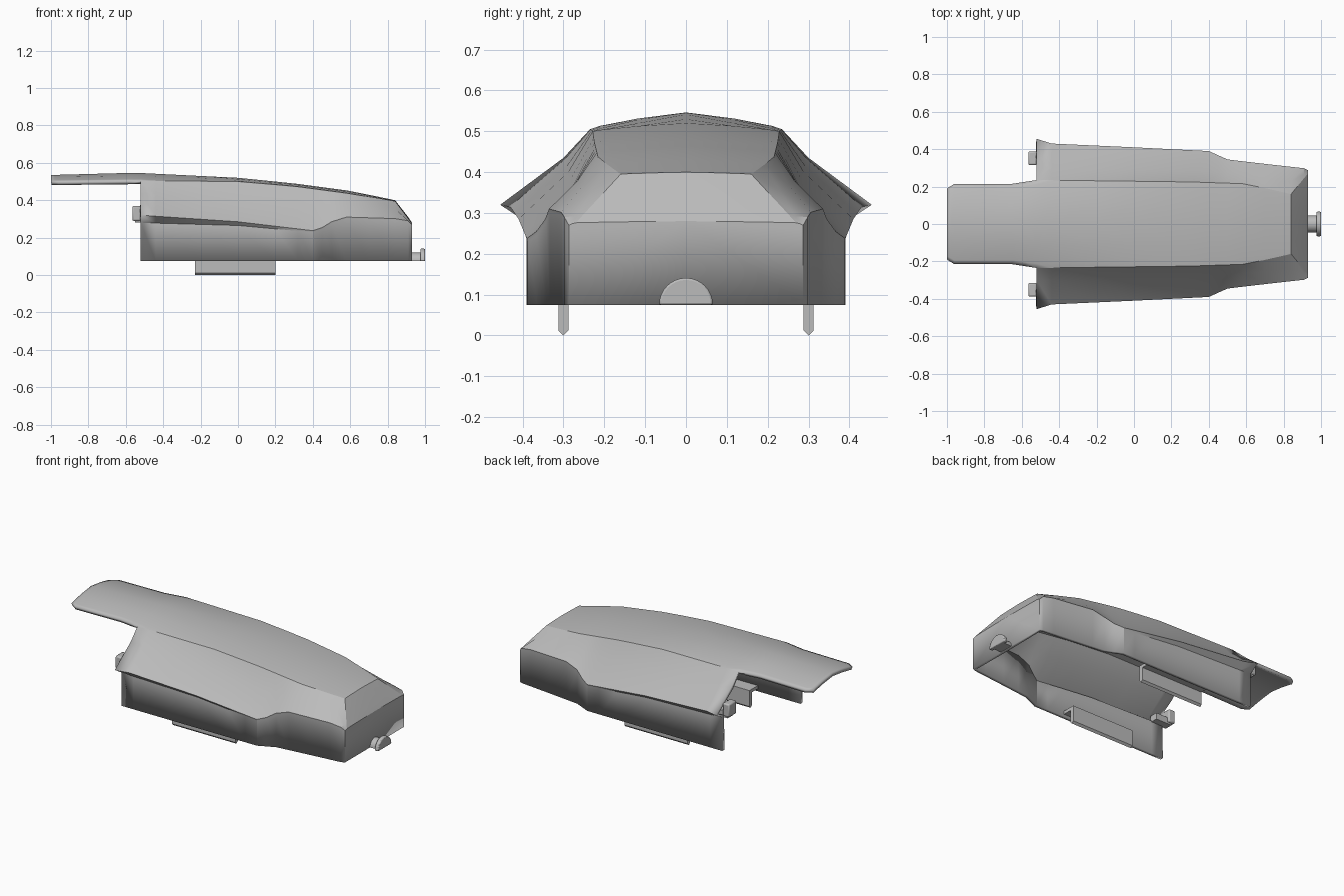
import bpy
import bmesh
import math
from mathutils import Vector

cube = bpy.data.objects.get("Cube")
if cube:
    bpy.data.objects.remove(cube, do_unlink=True)

grey = bpy.data.materials.new("plain_grey")
grey.use_nodes = True
grey.diffuse_color = (0.5, 0.5, 0.5, 1)
grey.node_tree.nodes["Principled BSDF"].inputs["Base Color"].default_value = grey.diffuse_color

RIM = 0.075        # height of the open bottom rim
MOUTH = -0.52      # where the side walls start
NOSE = 0.93        # closed end


def track(keys, x):
    """Linear value of a profile track at x."""
    if x <= keys[0][0]:
        return keys[0][1]
    for (xa, va), (xb, vb) in zip(keys, keys[1:]):
        if x <= xb:
            return va + (vb - va) * (x - xa) / (xb - xa)
    return keys[-1][1]


def finish(name, bm, mirror=True):
    """Turn a bmesh into a grey object, optionally mirrored across y."""
    mesh = bpy.data.meshes.new(name)
    bm.to_mesh(mesh)
    bm.free()
    mesh.materials.append(grey)
    obj = bpy.data.objects.new(name, mesh)
    bpy.context.collection.objects.link(obj)
    bpy.ops.object.select_all(action="DESELECT")
    obj.select_set(True)
    bpy.context.view_layer.objects.active = obj
    bpy.ops.object.shade_smooth_by_angle(angle=math.radians(22))
    if mirror:
        mod = obj.modifiers.new("mirror", "MIRROR")
        mod.use_axis = (False, True, False)
    return obj


def prism(name, outline, x_start, x_end, mirror=True, bevel=0.0):
    """Extrude a (y, z) outline along x."""
    bm = bmesh.new()
    face = bm.faces.new([bm.verts.new((x_start, y, z)) for y, z in outline])
    grown = bmesh.ops.extrude_face_region(bm, geom=[face])["geom"]
    moved = [v for v in grown if isinstance(v, bmesh.types.BMVert)]
    bmesh.ops.translate(bm, verts=moved, vec=Vector((x_end - x_start, 0, 0)))
    bmesh.ops.recalc_face_normals(bm, faces=bm.faces)
    obj = finish(name, bm, mirror)
    if bevel:
        mod = obj.modifiers.new("bevel", "BEVEL")
        mod.width = bevel
        mod.segments = 2
    return obj


def box_outline(y0, y1, z0, z1):
    return [(y0, z0), (y1, z0), (y1, z1), (y0, z1)]


def half_disc(radius, steps=16):
    angles = [math.pi * i / steps for i in range(steps + 1)]
    return [(radius * math.cos(a), RIM + radius * math.sin(a)) for a in angles]


# Profile tracks of the cover along its length
top_z = [(-1, .535), (-.55, .547), (0, .52), (.3, .49), (.6, .45), (.84, .4), (.91, .31), (NOSE, .28)]
ridge_y = [(-1, .19), (-.96, .215), (-.65, .215), (MOUTH, .235), (.3, .225), (.6, .215), (.84, .16), (NOSE, .27)]
ridge_z = [(-1, .5), (MOUTH, .505), (0, .5), (.3, .475), (.6, .435), (.84, .395), (NOSE, .276)]
mid_y = [(MOUTH, .3), (.4, .28), (.6, .265), (.84, .23), (NOSE, .278)]
mid_z = [(MOUTH, .435), (0, .4), (.4, .36), (.6, .38), (.84, .355), (NOSE, .274)]
flare_y = [(MOUTH, .455), (-.44, .43), (0, .41), (.4, .39), (.5, .345), (.65, .327), (.91, .298), (NOSE, .287)]
flare_z = [(MOUTH, .32), (0, .285), (.42, .235), (.5, .285), (.58, .31), (.9, .3), (NOSE, .27)]
wall_y = [(MOUTH, .39), (.4, .388), (.5, .343), (.65, .325), (.91, .297), (NOSE, .287)]
wall_drop = [(MOUTH, .04), (0, .02), (.42, .008)]


def section(x):
    """Half cross-section from the centre line out and down to the rim."""
    zc, yr, zr = track(top_z, x), track(ridge_y, x), track(ridge_z, x)
    points = [(0, zc), (yr * .5, zc + (zr - zc) * .35), (yr * .9, zc + (zr - zc) * .8), (yr, zr)]
    if x >= MOUTH:
        zf, yw = track(flare_z, x), track(wall_y, x)
        points += [(track(mid_y, x), track(mid_z, x)),
                   (track(flare_y, x), zf),
                   (yw, zf - track(wall_drop, x)),
                   (yw, RIM)]
    return points


# Cover shell: roof with an overhanging tongue, flared sides and closed nose
stations = [-1, -.98, -.96, -.8, -.65, -.58, MOUTH, -.44, -.2, 0, .2,
            .32, .4, .45, .5, .58, .7, .84, .91, NOSE]
bm = bmesh.new()
rows = [[bm.verts.new((x, y, z)) for y, z in section(x)] for x in stations]
for a, b in zip(rows, rows[1:]):
    for i in range(min(len(a), len(b)) - 1):
        bm.faces.new((a[i], b[i], b[i + 1], a[i + 1]))
base = bm.verts.new((NOSE, 0, RIM))
bm.faces.new([base] + rows[-1][::-1])
shell = finish("cover_shell", bm)
solid = shell.modifiers.new("thickness", "SOLIDIFY")
solid.thickness = 0.02
solid.offset = -1

# Long pointed locating tabs under both side walls, with their ledges
tab_y, half = .3, .012
prism("side_tab", [(tab_y - half, .11), (tab_y - half, half), (tab_y, 0),
                   (tab_y + half, half), (tab_y + half, .11)], -.23, .2)
prism("side_tab_ledge", box_outline(tab_y, .38, .09, .11), -.23, .2)

# Clips at the open mouth
prism("mouth_clip", box_outline(.315, .388, .29, .37), -.565, MOUTH, bevel=.008)
prism("mouth_clip_arm", box_outline(.33, .38, .28, .32), -.55, -.44)

# Half-round catch on the nose
prism("catch_stem", half_disc(.045), NOSE - .01, .98, mirror=False)
prism("catch_disc", half_disc(.066), .975, 1, mirror=False, bevel=.005)
